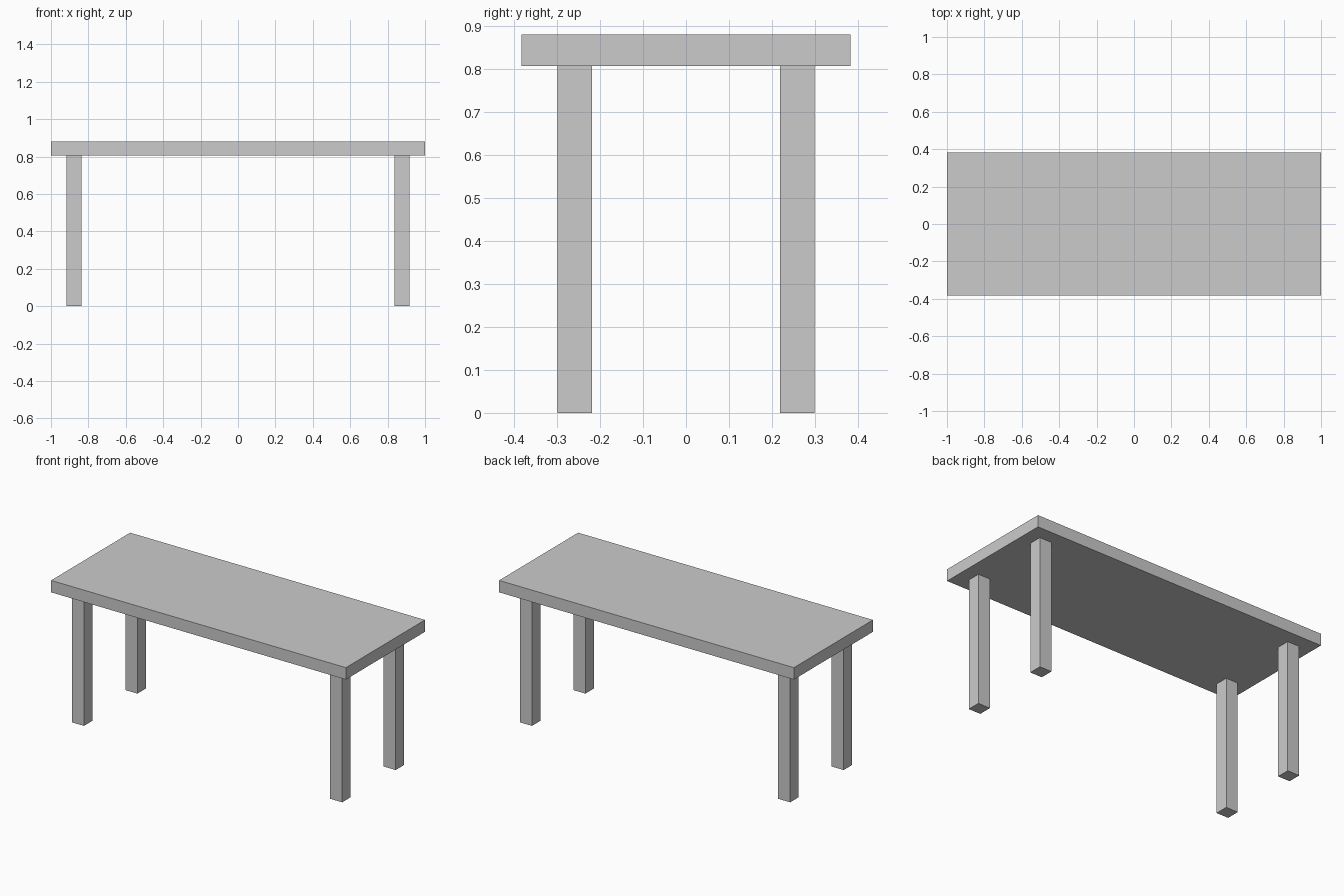
import bpy

if "Cube" in bpy.data.objects:
    bpy.data.objects.remove(bpy.data.objects["Cube"])


def box(name, center, size):
    """Add a box with its scale applied."""
    bpy.ops.mesh.primitive_cube_add(size=1, location=center)
    obj = bpy.context.object
    obj.name = name
    obj.scale = size
    bpy.ops.object.transform_apply(location=False, rotation=False, scale=True)
    return obj


TOP_Z = 0.88
LEG_H = 0.807
LEG_W = 0.081
LEG_X, LEG_Y = 0.876, 0.259

# Table top slab
box("table_top", (0, 0, (TOP_Z + LEG_H) / 2), (2.0, 0.766, TOP_Z - LEG_H))

# Four square legs
for side_x, sx in (("left", -1), ("right", 1)):
    for side_y, sy in (("front", -1), ("back", 1)):
        box(f"{side_y}_{side_x}_leg", (sx * LEG_X, sy * LEG_Y, LEG_H / 2),
            (LEG_W, LEG_W, LEG_H))
